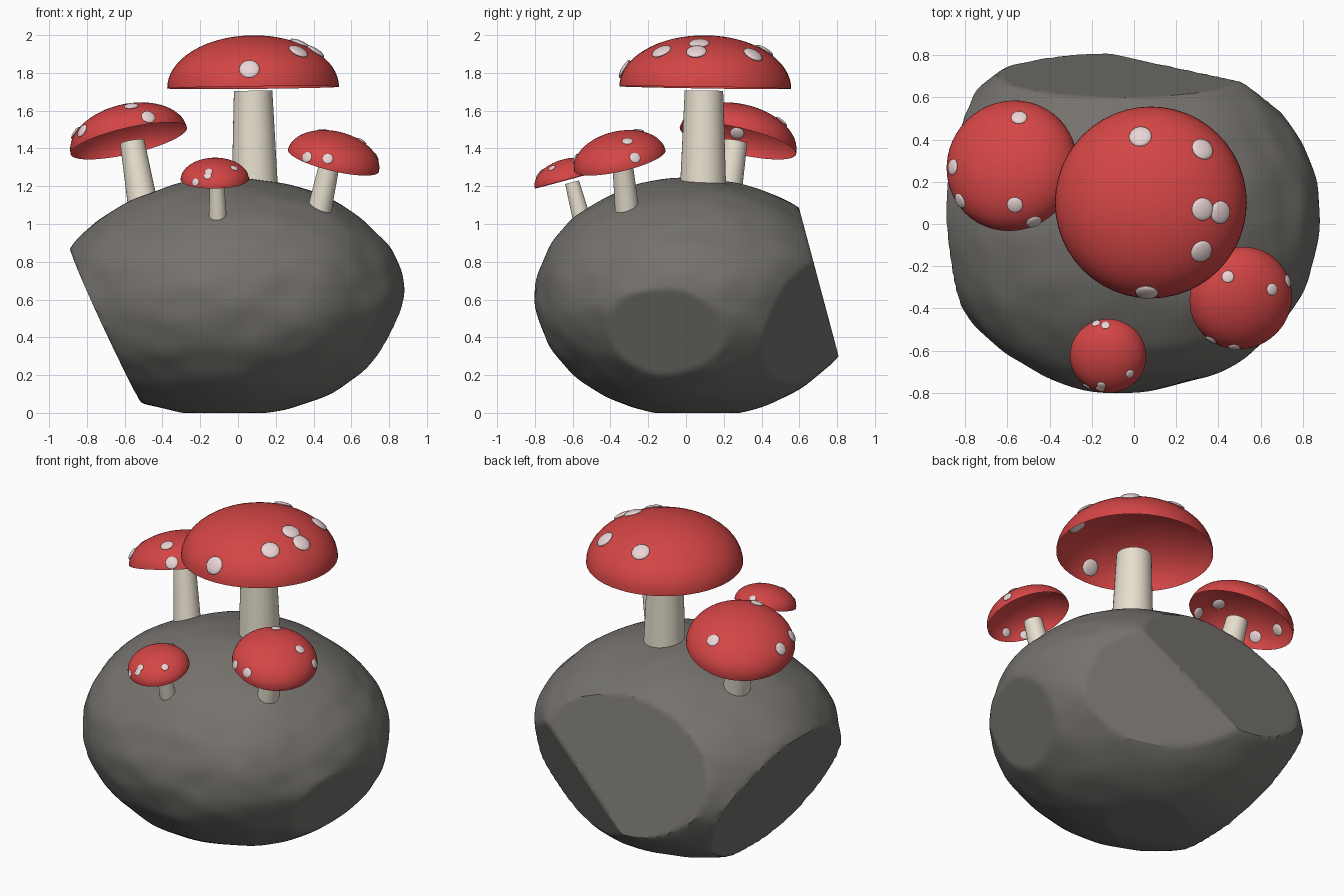
import bpy, bmesh, math
from mathutils import Vector, Matrix, noise

if "Cube" in bpy.data.objects:
    bpy.data.objects.remove(bpy.data.objects["Cube"])


def material(name, rgb):
    m = bpy.data.materials.new(name)
    m.diffuse_color = (*rgb, 1)
    m.use_nodes = True
    m.node_tree.nodes["Principled BSDF"].inputs["Base Color"].default_value = m.diffuse_color
    return m


STONE = material("stone", (0.18, 0.17, 0.155))
RED = material("red", (0.66, 0.06, 0.06))
CREAM = material("cream", (0.80, 0.74, 0.62))
PALE = material("pale", (0.82, 0.66, 0.66))


def finish(bm, name, mat, angle=40):
    me = bpy.data.meshes.new(name)
    bm.to_mesh(me)
    bm.free()
    ob = bpy.data.objects.new(name, me)
    bpy.context.collection.objects.link(ob)
    me.materials.append(mat)
    bpy.ops.object.select_all(action='DESELECT')
    ob.select_set(True)
    bpy.context.view_layer.objects.active = ob
    bpy.ops.object.shade_smooth_by_angle(angle=math.radians(angle))
    return ob


# Boulder: lumpy ellipsoid, flattened against a few chipped planes
def boulder():
    bm = bmesh.new()
    bmesh.ops.create_icosphere(bm, subdivisions=6, radius=1)
    chips = [((-1, 0.03, -0.465), 0.488),      # lower left
             ((0, 0.966, 0.258), 0.858),       # back
             ((1, -0.2, -0.52), 0.547),        # lower right
             ((0.45, 0.85, -0.33), 0.54)]      # back right
    bulges = [((-0.65, 0.5, -0.55), 0.09), ((0.7, 0.7, 0.1), -0.025)]
    for v in bm.verts:
        d = v.co.copy()
        bump = 1 + 0.018 * noise.noise(d * 2.2) + 0.010 * noise.noise(d * 5 + Vector((3, 1, 7)))
        for c, amount in bulges:
            bump += amount * math.exp((d.dot(Vector(c).normalized()) - 1) / 0.5)
        rx = 0.91 if d.x > 0 else 0.915
        ry = 0.825 if d.y < 0 else 0.85
        p = Vector((-0.02 + rx * d.x * bump, 0.03 + ry * d.y * bump,
                    0.622 + 0.62 * d.z * bump))
        for _ in range(4):
            for n, dist in chips:
                n = Vector(n)
                over = (p.dot(n) - dist) / n.length
                if over > 0:
                    p -= n.normalized() * over
        p.z = min(max(p.z, 0.0), 1.245)
        v.co = p
    finish(bm, "boulder", STONE, 30)


# Tapered stem between two points
def stem(name, base, top, r_base, r_top):
    base, top = Vector(base), Vector(top)
    axis = top - base
    bm = bmesh.new()
    m = Matrix.Translation((base + top) / 2) @ axis.to_track_quat('Z', 'Y').to_matrix().to_4x4()
    bmesh.ops.create_cone(bm, cap_ends=True, segments=32, radius1=r_base,
                          radius2=r_top, depth=axis.length, matrix=m)
    finish(bm, name, CREAM)


# Open dome cap with flattened spots; spots are dropped on it from above
def cap(name, centre, up, radius, height, spot_r, spots):
    centre, up = Vector(centre), Vector(up).normalized()
    rot = Vector((0, 0, 1)).rotation_difference(up).to_matrix()
    place = Matrix.Translation(centre) @ rot.to_4x4()

    bm = bmesh.new()
    steps = 16
    prev = [bm.verts.new((radius * math.cos(a), 0, height * math.sin(a)))
            for a in (i / steps * math.pi / 2 for i in range(steps + 1))]
    edges = [bm.edges.new(pair) for pair in zip(prev, prev[1:])]
    bmesh.ops.spin(bm, geom=prev + edges, axis=(0, 0, 1), cent=(0, 0, 0),
                   angle=2 * math.pi, steps=48)
    bmesh.ops.remove_doubles(bm, verts=bm.verts, dist=0.0005)
    bmesh.ops.recalc_face_normals(bm, faces=bm.faces)
    if sum(f.normal.z for f in bm.faces) < 0:
        bmesh.ops.reverse_faces(bm, faces=bm.faces)
    bm.transform(place)
    finish(bm, name + "_cap", RED)

    bm = bmesh.new()
    scale = Vector((1 / radius, 1 / radius, 1 / height))
    inv = rot.transposed()
    for x, y in spots:
        o = (inv @ Vector((x - centre.x, y - centre.y, 0))) * scale
        d = (inv @ Vector((0, 0, 1))) * scale
        a, b, c = d.dot(d), o.dot(d), o.dot(o) - 1
        hit = (o + d * ((-b + math.sqrt(max(b * b - a * c, 0))) / a)).normalized()
        hit.z = max(hit.z, 0.12)
        hit.normalize()
        n = hit * scale
        pos = Vector((hit.x * radius, hit.y * radius, hit.z * height))
        m = (place @ Matrix.Translation(pos) @ n.to_track_quat('Z', 'Y').to_matrix().to_4x4()
             @ Matrix.Diagonal((1, 1, 0.3, 1)))
        bmesh.ops.create_uvsphere(bm, u_segments=20, v_segments=12, radius=spot_r, matrix=m)
    finish(bm, name + "_spots", PALE)


boulder()

# Large central mushroom
stem("large_stem", (0.09, 0.09, 1.15), (0.08, 0.095, 1.705), 0.124, 0.102)
cap("large", (0.08, 0.102, 1.722), (-0.01, 0.015, 1), 0.455, 0.277, 0.054,
    [(0.03, 0.415), (0.325, 0.355), (0.325, 0.07), (0.41, 0.055), (0.32, -0.13), (0.06, -0.325)])

# Left mushroom
stem("left_stem", (-0.495, 0.20, 1.05), (-0.56, 0.26, 1.435), 0.082, 0.065)
cap("left", (-0.578, 0.275, 1.44), (-0.22, 0.22, 0.95), 0.316, 0.188, 0.038,
    [(-0.545, 0.505), (-0.86, 0.27), (-0.825, 0.11), (-0.565, 0.09), (-0.475, 0.01)])

# Right mushroom
stem("right_stem", (0.415, -0.305, 1.0), (0.483, -0.335, 1.31), 0.067, 0.054)
cap("right", (0.505, -0.35, 1.335), (0.23, -0.22, 0.95), 0.248, 0.15, 0.029,
    [(0.445, -0.25), (0.655, -0.31), (0.73, -0.27), (0.365, -0.55), (0.475, -0.585)])

# Small front mushroom
stem("front_stem", (-0.106, -0.545, 1.0), (-0.112, -0.603, 1.22), 0.049, 0.038)
cap("front", (-0.123, -0.625, 1.235), (-0.01, -0.26, 0.96), 0.181, 0.11, 0.021,
    [(-0.18, -0.47), (-0.135, -0.48), (-0.02, -0.71), (-0.155, -0.765), (-0.16, -0.782),
     (-0.225, -0.77)])
